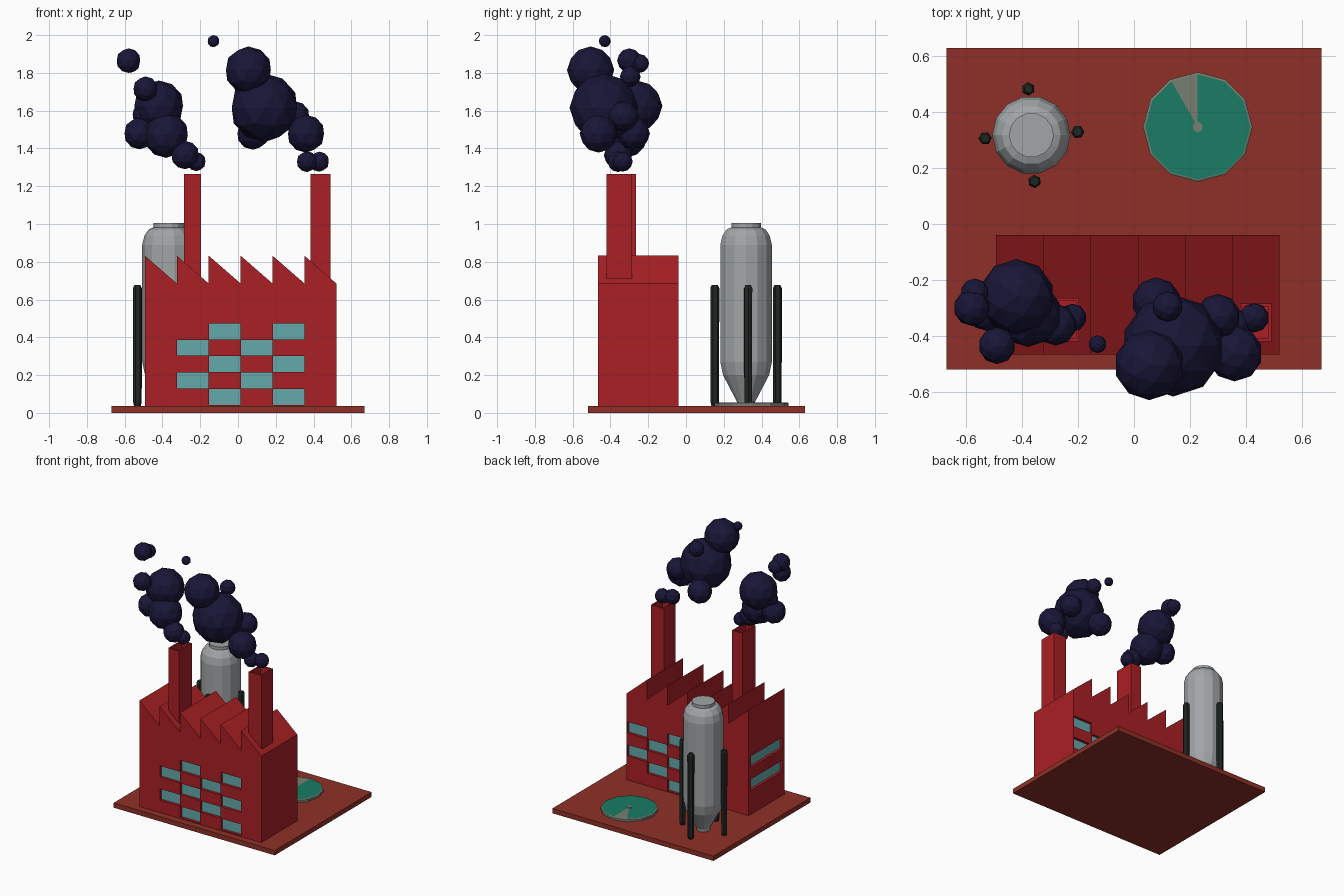
import bpy, bmesh, math
from mathutils import Matrix, Vector

if "Cube" in bpy.data.objects:
    bpy.data.objects.remove(bpy.data.objects["Cube"])


def material(name, rgb):
    m = bpy.data.materials.new(name)
    m.diffuse_color = (*rgb, 1)
    m.use_nodes = True
    m.node_tree.nodes["Principled BSDF"].inputs["Base Color"].default_value = m.diffuse_color
    return m


RED = material("brick_red", (0.40, 0.014, 0.018))
GROUND = material("ground_red", (0.27, 0.03, 0.02))
GLASS = material("window_teal", (0.13, 0.40, 0.41))
SMOKE = material("smoke_navy", (0.010, 0.008, 0.04))
GREEN = material("pool_green", (0.01, 0.20, 0.13))
DARK = material("leg_dark", (0.015, 0.02, 0.018))
STONE = material("rim_grey", (0.19, 0.21, 0.17))
STEEL = material("tank_steel", (0.36, 0.38, 0.39))


def finish(name, bm, mat):
    bmesh.ops.recalc_face_normals(bm, faces=bm.faces)
    me = bpy.data.meshes.new(name)
    bm.to_mesh(me)
    bm.free()
    me.materials.append(mat)
    ob = bpy.data.objects.new(name, me)
    bpy.context.collection.objects.link(ob)
    return ob


def add_box(bm, x0, x1, y0, y1, z0, z1):
    mid = Vector((x0 + x1, y0 + y1, z0 + z1)) / 2
    mat = Matrix.Translation(mid) @ Matrix.Diagonal((x1 - x0, y1 - y0, z1 - z0, 1))
    return bmesh.ops.create_cube(bm, size=1, matrix=mat)["verts"]


def box(name, mat, *ext):
    bm = bmesh.new()
    add_box(bm, *ext)
    return finish(name, bm, mat)


def lathe(name, mat, x, y, profile, sides, turn=0.0):
    """Stack of rings from (radius, z) pairs, capped at both ends."""
    bm = bmesh.new()
    rings = []
    for r, z in profile:
        angles = [turn + 2 * math.pi * i / sides for i in range(sides)]
        rings.append([bm.verts.new((x + r * math.cos(a), y + r * math.sin(a), z)) for a in angles])
    for lo, hi in zip(rings, rings[1:]):
        for i in range(sides):
            j = (i + 1) % sides
            bm.faces.new((lo[i], lo[j], hi[j], hi[i]))
    bm.faces.new(rings[0])
    bm.faces.new(rings[-1])
    return finish(name, bm, mat)


# Ground slab
box("ground_slab", GROUND, -0.67, 0.67, -0.52, 0.63, 0, 0.036)

# Factory hall: saw-tooth outline extruded along y
X0, PITCH, Y0, Y1 = -0.493, 0.169, -0.467, -0.04
outline = [(X0 + 6 * PITCH, 0.03), (X0, 0.03)]
for i in range(6):
    outline += [(X0 + i * PITCH, 0.832), (X0 + (i + 1) * PITCH, 0.685)]
bm = bmesh.new()
face = bm.faces.new([bm.verts.new((x, Y0, z)) for x, z in outline])
ext = bmesh.ops.extrude_face_region(bm, geom=[face])["geom"]
bmesh.ops.translate(bm, vec=(0, Y1 - Y0, 0), verts=[v for v in ext if isinstance(v, bmesh.types.BMVert)])
hall = finish("factory_hall", bm, RED)

# Recessed windows: chequered front and back, two long strips on the left side
ROW, DEPTH, GAP = 0.0865, 0.022, 0.001
cutter, panes = bmesh.new(), bmesh.new()


def window(axis, wall, inward, a0, a1, z0, z1):
    a0, a1, z0, z1 = a0 + GAP, a1 - GAP, z0 + GAP, z1 - GAP
    for bm, d0, d1 in ((cutter, -0.02, DEPTH), (panes, DEPTH - 0.002, DEPTH + 0.004)):
        lo, hi = sorted((wall + inward * d0, wall + inward * d1))
        if axis == "y":
            add_box(bm, a0, a1, lo, hi, z0, z1)
        else:
            add_box(bm, lo, hi, a0, a1, z0, z1)


for row in range(5):
    z = 0.042 + row * ROW
    for col in range(4):
        if (row + col) % 2:
            x = X0 + (col + 1) * PITCH
            window("y", Y0, 1, x, x + PITCH, z, z + ROW)
            if row or col != 3:
                x = X0 + (col + 2) * PITCH
                window("y", Y1, -1, x, min(x + PITCH, 0.515), z, z + ROW)
    if row in (2, 4):
        window("x", X0, 1, -0.44, -0.065, z, z + ROW)
cut = finish("window_cutter", cutter, RED)
cut.hide_render = True
finish("window_panes", panes, GLASS)
mod = hall.modifiers.new("windows", "BOOLEAN")
mod.operation, mod.solver, mod.object = "DIFFERENCE", "EXACT", cut
bpy.context.view_layer.objects.active = hall
bpy.ops.object.modifier_apply(modifier="windows")
bpy.data.objects.remove(cut)

# Hollow chimneys
for side, x0, x1, y1 in (("left", -0.285, -0.197, -0.265), ("right", 0.383, 0.491, -0.285)):
    bm = bmesh.new()
    add_box(bm, x0, x1, -0.42, y1, 0.66, 1.265)
    bm.normal_update()
    top = max(bm.faces, key=lambda f: f.calc_center_median().z)
    bmesh.ops.inset_region(bm, faces=[top], thickness=0.015)
    ext = bmesh.ops.extrude_face_region(bm, geom=[top])["geom"]
    bmesh.ops.translate(bm, vec=(0, 0, -0.15), verts=[v for v in ext if isinstance(v, bmesh.types.BMVert)])
    if top.is_valid:
        bmesh.ops.delete(bm, geom=[top], context="FACES_ONLY")
    finish(side + "_chimney", bm, RED)

# Storage tank with funnel bottom, and its four legs
TX, TY = -0.367, 0.318
lathe("storage_tank", STEEL, TX, TY,
      [(0.045, 0.036), (0.05, 0.06), (0.125, 0.2), (0.14, 0.27), (0.14, 0.89), (0.128, 0.94),
       (0.105, 0.972), (0.08, 0.982), (0.08, 1.005)], 14)
for i in range(4):
    a = math.radians(-3 + 90 * i) + 0.12
    lathe(f"tank_leg_{i + 1}", DARK, TX + 0.166 * math.cos(a), TY + 0.166 * math.sin(a),
          [(0.018, 0.036), (0.023, 0.06), (0.024, 0.66), (0.016, 0.676)], 6, a)

# Round pool: rim, eleven green sectors, one bare sector and a hub
PX, PY = 0.228, 0.347
lathe("pool_rim", STONE, PX, PY, [(0.196, 0.03), (0.196, 0.052), (0.19, 0.055)], 12)
bm = bmesh.new()
hub = bm.verts.new((PX, PY, 0.0565))
arc = []
for i in range(12):
    a = math.radians(120 + 30 * i)
    arc.append(bm.verts.new((PX + 0.188 * math.cos(a), PY + 0.188 * math.sin(a), 0.0565)))
for p, q in zip(arc, arc[1:]):
    bm.faces.new((hub, p, q))
finish("pool_surface", bm, GREEN)
lathe("pool_hub", STONE, PX, PY, [(0.018, 0.05), (0.018, 0.06)], 10)

# Smoke puffs (x, y, z, radius)
plumes = {
    "left_smoke": [
        (-0.22, -0.335, 1.33, 0.05), (-0.28, -0.36, 1.365, 0.075), (-0.38, -0.32, 1.47, 0.12),
        (-0.52, -0.30, 1.48, 0.085), (-0.51, -0.28, 1.58, 0.05), (-0.42, -0.26, 1.625, 0.135),
        (-0.49, -0.435, 1.715, 0.066), (-0.58, -0.30, 1.865, 0.065), (-0.57, -0.245, 1.85, 0.05)],
    "right_smoke": [
        (0.43, -0.335, 1.33, 0.053), (0.365, -0.36, 1.33, 0.055), (0.36, -0.463, 1.478, 0.10),
        (0.30, -0.33, 1.57, 0.08), (0.08, -0.278, 1.48, 0.087), (0.14, -0.435, 1.615, 0.182),
        (0.055, -0.505, 1.815, 0.125), (0.12, -0.295, 1.78, 0.055), (-0.13, -0.43, 1.968, 0.032)],
}
for name, puffs in plumes.items():
    bm = bmesh.new()
    for x, y, z, r in puffs:
        bmesh.ops.create_icosphere(bm, subdivisions=2, radius=r, matrix=Matrix.Translation((x, y, z)))
    finish(name, bm, SMOKE)
